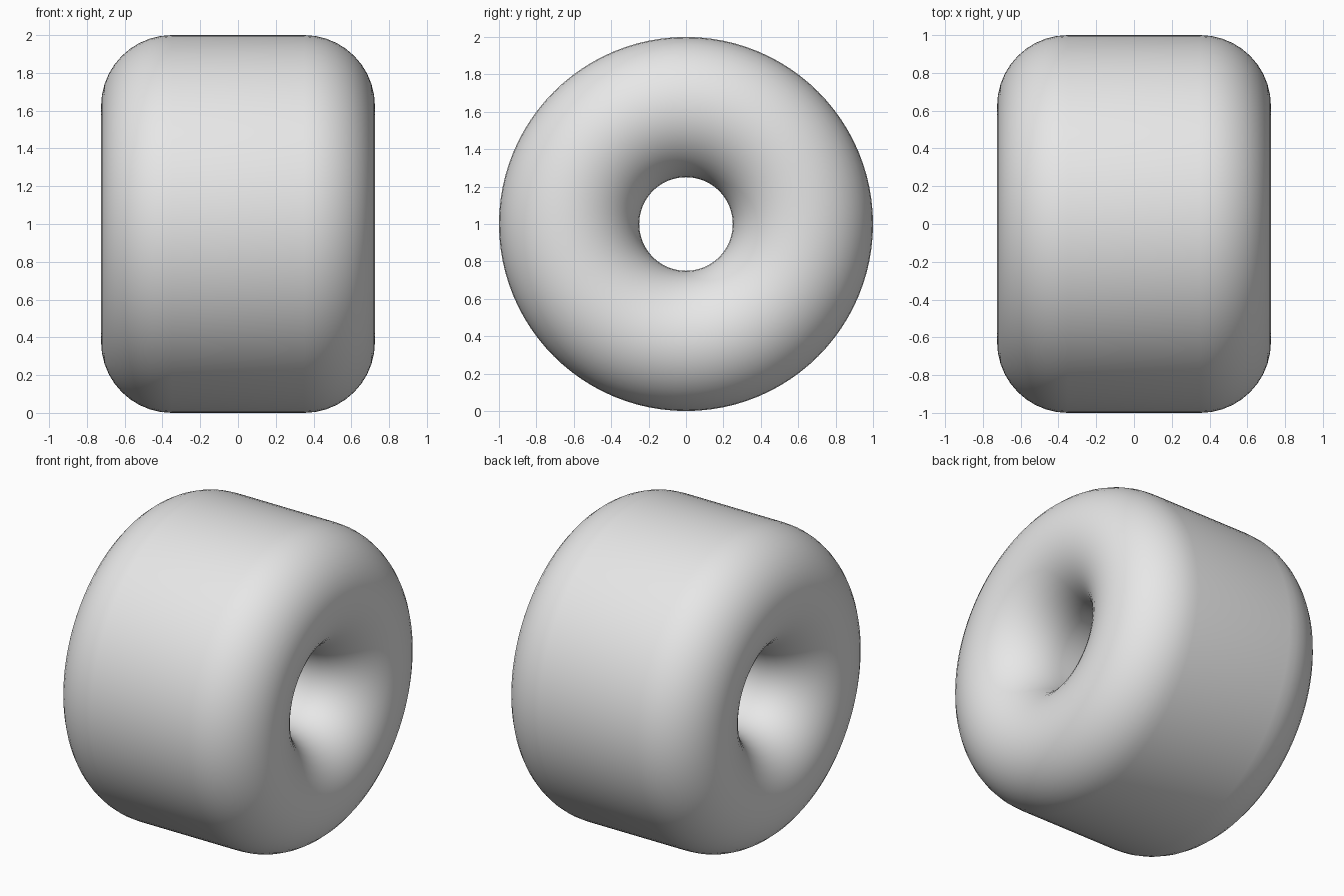
import bpy
import bmesh
from math import cos, sin, pi, radians
from mathutils import Matrix, Vector

cube = bpy.data.objects.get("Cube")
if cube:
    bpy.data.objects.remove(cube, do_unlink=True)

# Proportions of the ring: a stadium section turned around the x axis
MID_RADIUS = 0.625      # axis to the middle of the wall
WALL_RADIUS = 0.375     # half the wall thickness, and radius of the round ends
HALF_STRAIGHT = 0.35    # half the length of the straight tread and bore
AROUND = 96
ARC_STEPS = 20

grey = bpy.data.materials.new("light grey")
grey.use_nodes = True
grey.diffuse_color = (0.8, 0.8, 0.8, 1)
grey.node_tree.nodes["Principled BSDF"].inputs["Base Color"].default_value = grey.diffuse_color


def stadium_section():
    """Closed section in the xz plane: two half circles joined by straight sides."""
    points = []
    for side in (1, -1):
        for i in range(ARC_STEPS + 1):
            angle = pi / 2 - pi * i / ARC_STEPS
            points.append(Vector((side * (HALF_STRAIGHT + WALL_RADIUS * cos(angle)), 0,
                                  MID_RADIUS + side * WALL_RADIUS * sin(angle))))
    return points


# Rings of the section, joined by quads around the axle
bm = bmesh.new()
section = stadium_section()
rings = []
for k in range(AROUND):
    turn = Matrix.Rotation(2 * pi * k / AROUND, 3, 'X')
    rings.append([bm.verts.new(turn @ p) for p in section])
for k, ring in enumerate(rings):
    following = rings[(k + 1) % AROUND]
    for i in range(len(ring)):
        j = (i + 1) % len(ring)
        bm.faces.new((ring[i], ring[j], following[j], following[i]))
bmesh.ops.recalc_face_normals(bm, faces=bm.faces)

mesh = bpy.data.meshes.new("wheel_ring")
bm.to_mesh(mesh)
bm.free()
mesh.materials.append(grey)

# Stand the ring on the ground
wheel = bpy.data.objects.new("wheel_ring", mesh)
wheel.location.z = MID_RADIUS + WALL_RADIUS
bpy.context.collection.objects.link(wheel)
bpy.ops.object.select_all(action='DESELECT')
wheel.select_set(True)
bpy.context.view_layer.objects.active = wheel
bpy.ops.object.shade_smooth_by_angle(angle=radians(40))
